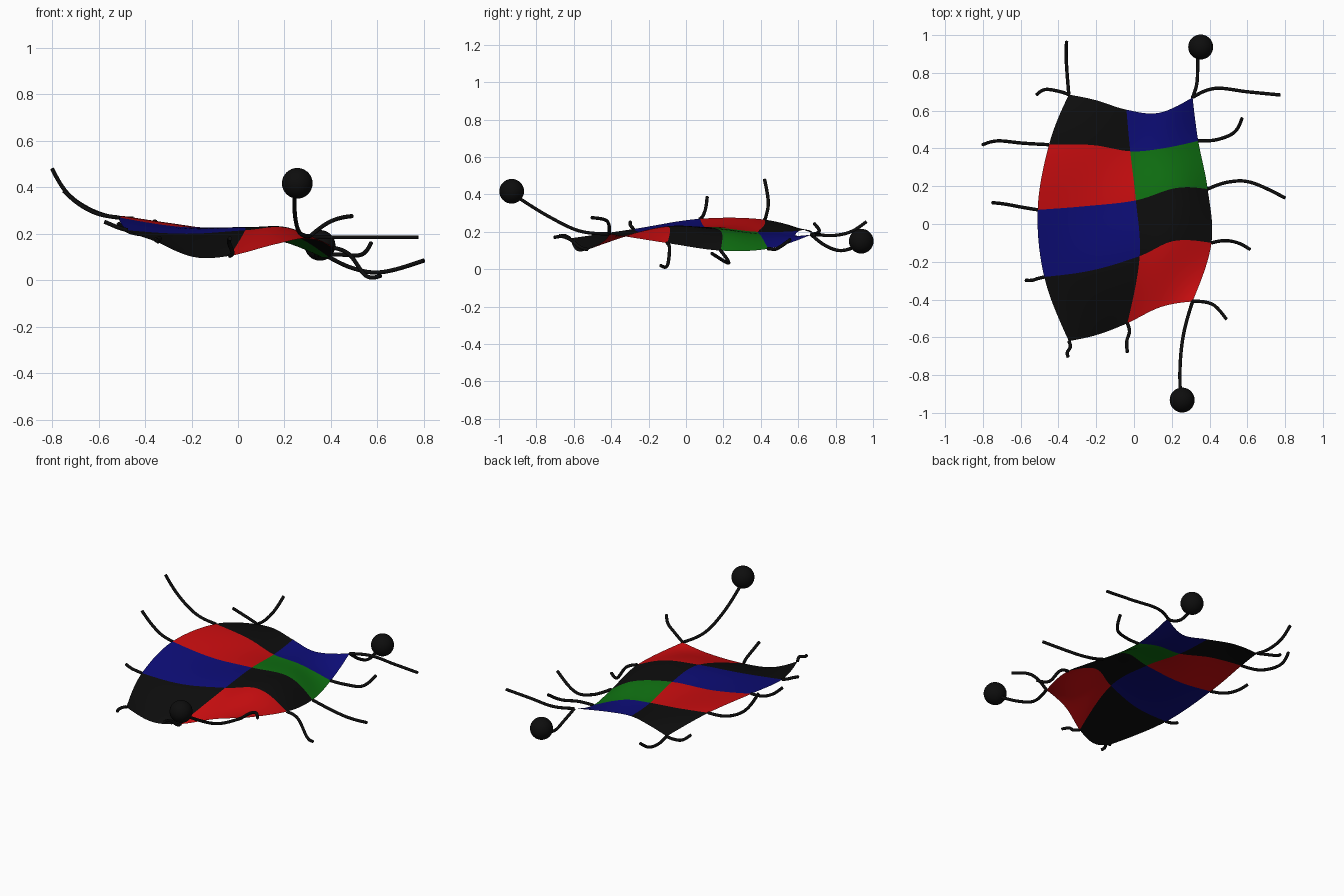
import bpy
from mathutils import Vector

if "Cube" in bpy.data.objects:
    bpy.data.objects.remove(bpy.data.objects["Cube"])


def material(name, rgb):
    m = bpy.data.materials.new(name)
    m.diffuse_color = (*rgb, 1)
    m.use_nodes = True
    m.node_tree.nodes["Principled BSDF"].inputs["Base Color"].default_value = m.diffuse_color
    return m


BLACK = material("black", (0.004, 0.004, 0.004))
RED = material("red", (0.6, 0.004, 0.005))
BLUE = material("blue", (0.004, 0.004, 0.19))
GREEN = material("green", (0.005, 0.17, 0.006))


def spline(pts, t):
    """Smooth curve through all points, t from 0 to 1."""
    p = [Vector(q) for q in pts]
    n = len(p) - 1
    p = [2.5 * p[0] - 2 * p[1] + 0.5 * p[2]] + p + [2.5 * p[-1] - 2 * p[-2] + 0.5 * p[-3]]
    i = min(int(t * n), n - 1)
    f = t * n - i
    a, b, c, d = p[i:i + 4]
    return 0.5 * (2 * b + (c - a) * f + (2 * a - 5 * b + 4 * c - d) * f ** 2
                  + (3 * b - a - 3 * c + d) * f ** 3)


# wavy cloth: rows run left to right, from back to front
ROWS = [
    [(-.345, .685, .19), (-.20, .655, .21), (-.04, .605, .205), (.13, .588, .18), (.31, .67, .185)],
    [(-.45, .42, .265), (-.22, .418, .235), (-.02, .385, .20), (.15, .40, .18), (.34, .44, .11)],
    [(-.51, .075, .27), (-.25, .095, .23), (.01, .125, .225), (.22, .19, .20), (.39, .185, .10)],
    [(-.475, -.28, .215), (-.22, -.245, .20), (.03, -.17, .215), (.21, -.09, .225), (.41, -.10, .14)],
    [(-.345, -.62, .165), (-.19, -.585, .10), (-.035, -.525, .105), (.14, -.44, .15), (.31, -.41, .19)],
]
COLORS = [(BLACK, BLUE), (RED, GREEN), (BLUE, BLACK), (BLACK, RED)]
N = 14  # steps per patch


def cloth_patch(row, col, mat):
    verts = []
    for i in range(N + 1):
        v = (row + i / N) / 4
        for j in range(N + 1):
            u = (col + j / N) / 2
            verts.append(spline([spline(r, u) for r in ROWS], v))
    w = N + 1
    faces = [(i * w + j, (i + 1) * w + j, (i + 1) * w + j + 1, i * w + j + 1)
             for i in range(N) for j in range(N)]
    me = bpy.data.meshes.new("cloth_patch")
    me.from_pydata(verts, [], faces)
    me.materials.append(mat)
    me.shade_smooth()
    ob = bpy.data.objects.new(f"cloth_patch_{row}_{col}", me)
    bpy.context.collection.objects.link(ob)


for r in range(4):
    for c in range(2):
        cloth_patch(r, c, COLORS[r][c])


def strand(name, pts):
    cu = bpy.data.curves.new(name, 'CURVE')
    cu.dimensions = '3D'
    cu.bevel_depth = 0.009
    cu.bevel_resolution = 3
    cu.use_fill_caps = True
    sp = cu.splines.new('POLY')
    sp.points.add(24)
    for k, p in enumerate(sp.points):
        p.co = (*spline(pts, k / 24), 1)
    sp.use_smooth = True
    cu.materials.append(BLACK)
    bpy.context.collection.objects.link(bpy.data.objects.new(name, cu))


def ball(name, loc):
    bpy.ops.mesh.primitive_uv_sphere_add(segments=32, ring_count=16, radius=0.066, location=loc)
    bpy.context.object.name = name
    bpy.context.object.data.materials.append(BLACK)
    bpy.ops.object.shade_smooth()


# loose threads on the left edge; each starts at a cloth corner
L = [r[0] for r in ROWS]
R = [r[-1] for r in ROWS]
strand("thread_back_left", [L[0], (-.353, .78, .18), (-.359, .88, .20), (-.357, .965, .255)])
strand("thread_back_left_hook", [L[0], (-.40, .703, .195), (-.47, .712, .21), (-.515, .685, .245)])
strand("thread_left_1", [L[1], (-.59, .428, .285), (-.72, .44, .36), (-.80, .42, .48)])
strand("thread_left_2", [L[2], (-.60, .09, .285), (-.68, .105, .325), (-.75, .113, .385)])
strand("thread_left_3", [L[3], (-.51, -.289, .225), (-.54, -.298, .237), (-.575, -.298, .252)])
strand("thread_front_left", [L[4], (-.337, -.65, .18), (-.353, -.68, .175), (-.348, -.705, .17)])
strand("thread_front_middle", [ROWS[4][2], (-.024, -.57, .12), (-.038, -.62, .16), (-.035, -.68, .18)])

# loose threads on the right edge
strand("thread_front_right", [R[4], (.375, -.413, .24), (.43, -.435, .265), (.49, -.505, .276)])
strand("thread_right_3", [R[3], (.48, -.088, .11), (.55, -.10, .02), (.615, -.135, .02)])
strand("thread_right_2", [R[2], (.50, .222, .05), (.62, .22, .035), (.80, .138, .085)])
strand("thread_right_1", [R[1], (.44, .447, .11), (.53, .485, .11), (.572, .56, .16)])
strand("thread_back_right", [R[0], (.43, .718, .185), (.60, .70, .185), (.775, .683, .185)])

# weighted cords with balls
strand("cord_front", [R[4], (.265, -.57, .205), (.245, -.73, .28), (.245, -.90, .385)])
ball("ball_front", (.255, -.932, .417))
strand("cord_back", [R[0], (.332, .74, .13), (.337, .82, .10), (.338, .90, .118)])
ball("ball_back", (.353, .937, .15))
